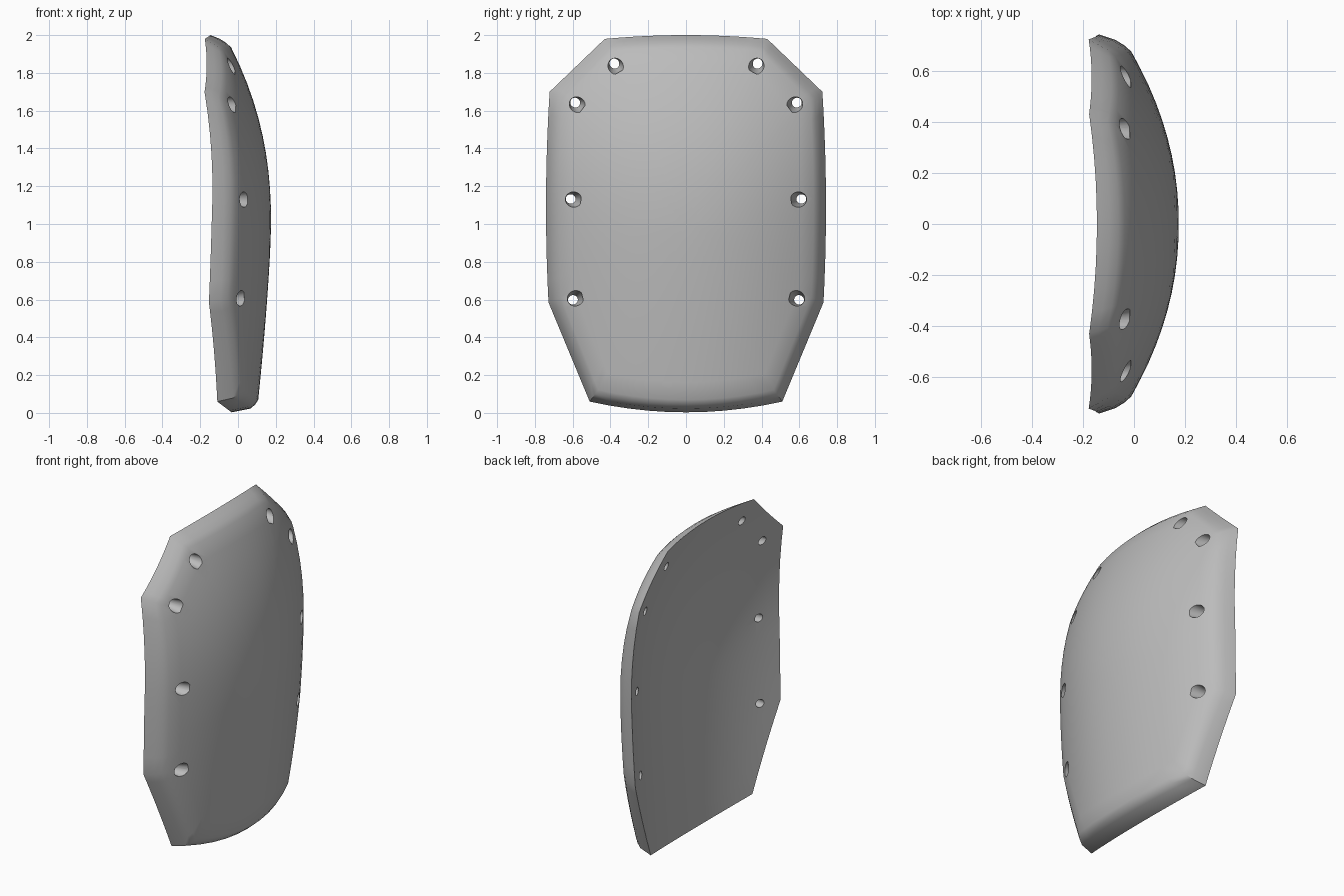
import bpy, bmesh, math
from mathutils import Vector

cube = bpy.data.objects.get("Cube")
if cube:
    bpy.data.objects.remove(cube, do_unlink=True)

MID = 1.0          # height of the crown of the dome
SEGS, RINGS = 10, 10

grey = bpy.data.materials.new("plain_grey")
grey.use_nodes = True
colour = (0.5, 0.5, 0.5, 1)
grey.diffuse_color = colour
grey.node_tree.nodes["Principled BSDF"].inputs["Base Color"].default_value = colour


def outer(y, z):
    """Convex face: bowed both ways, slightly flatter across near the top."""
    d = z - MID
    across = abs(y) ** 2.1
    if d > 0:
        return 0.175 - 0.246 * d ** 2.25 - (0.43 - 0.09 * d) * across
    return 0.175 - 0.075 * (-d) ** 1.4 - 0.43 * across


def inner(y, z):
    """Hollow face: shallower than the convex one, so the middle is thicker."""
    d = z - MID
    if d > 0:
        return 0.03 - 0.175 * d ** 2 - (0.31 - 0.11 * d) * y * y
    return 0.03 - 0.064 * (-d) ** 1.35 - 0.31 * y * y


def outline():
    """Eight-sided outline with gently bulging straight edges."""
    half = [(0.43, 1.98), (0.722, 1.70), (0.728, 0.585), (0.51, 0.06)]
    corners = half + [(-y, z) for y, z in reversed(half)]
    bulges = [0, 0.016, 0, 0.057, 0, 0.016, 0, 0.02]
    pts = []
    for i, bulge in enumerate(bulges):
        a, b = Vector(corners[i]), Vector(corners[(i + 1) % 8])
        out = Vector((a.y - b.y, b.x - a.x)).normalized()
        for k in range(SEGS):
            t = k / SEGS
            pts.append(a.lerp(b, t) + out * bulge * 4 * t * (1 - t))
    return pts


# Plate: concentric rings over the inner face, rim, chamfer and outer face
bm = bmesh.new()
edge = outline()


def ring(face, inset=0.0, depth=0.0, scale=1.0):
    verts = []
    for p in edge:
        y = p.x * (1 - inset / 0.74) * scale
        z = MID + (p.y - MID) * (1 - inset) * scale
        verts.append(bm.verts.new((face(y, z) - depth, y, z)))
    return verts


scales = [k / RINGS for k in range(1, RINGS + 1)]
rings = [ring(inner, scale=s) for s in scales]
rings.append(ring(outer, 0.02, 0.036))
rings.append(ring(outer, 0.042, 0.013))
rings += [ring(outer, 0.066, scale=s) for s in reversed(scales)]
n = len(edge)
for a, b in zip(rings, rings[1:]):
    for i in range(n):
        j = (i + 1) % n
        bm.faces.new((a[i], a[j], b[j], b[i]))
for loop, face in ((rings[0], inner), (rings[-1], outer)):
    centre = bm.verts.new((face(0, MID), 0, MID))
    for i in range(n):
        bm.faces.new((loop[i], loop[(i + 1) % n], centre))
bmesh.ops.recalc_face_normals(bm, faces=bm.faces)
mesh = bpy.data.meshes.new("curved_plate")
bm.to_mesh(mesh)
bm.free()
mesh.materials.append(grey)
plate = bpy.data.objects.new("curved_plate", mesh)
bpy.context.collection.objects.link(plate)


def bore(y, z):
    """Cut a tapered hole that narrows and leans outward towards the back."""
    lean = Vector((0, y, z - MID)).normalized() * 0.015
    front = Vector((outer(y, z) + 0.025, y, z)) - lean * 0.3
    back = Vector((inner(y, z) - 0.025, y, z)) + lean
    axis = front - back
    bpy.ops.mesh.primitive_cone_add(
        vertices=24, radius1=0.022, radius2=0.044, depth=axis.length,
        location=(front + back) / 2, rotation=axis.to_track_quat("Z", "Y").to_euler())
    cutter = bpy.context.object
    cutter.name = "hole_cutter"
    cutter.hide_render = True
    cutter.data.materials.append(grey)
    bpy.context.view_layer.objects.active = plate
    mod = plate.modifiers.new("hole", "BOOLEAN")
    mod.operation, mod.solver, mod.object = "DIFFERENCE", "EXACT", cutter
    bpy.ops.object.modifier_apply(modifier=mod.name)
    bpy.data.objects.remove(cutter, do_unlink=True)


# Fixing holes, mirrored left and right
for hole_y, hole_z in ((0.375, 1.84), (0.58, 1.635), (0.6, 1.13), (0.59, 0.605)):
    for side in (1, -1):
        bore(hole_y * side, hole_z)

# Smooth faces with crisp rim and hole edges
bpy.ops.object.select_all(action="DESELECT")
plate.select_set(True)
bpy.context.view_layer.objects.active = plate
bpy.ops.object.shade_smooth_by_angle(angle=math.radians(30))
